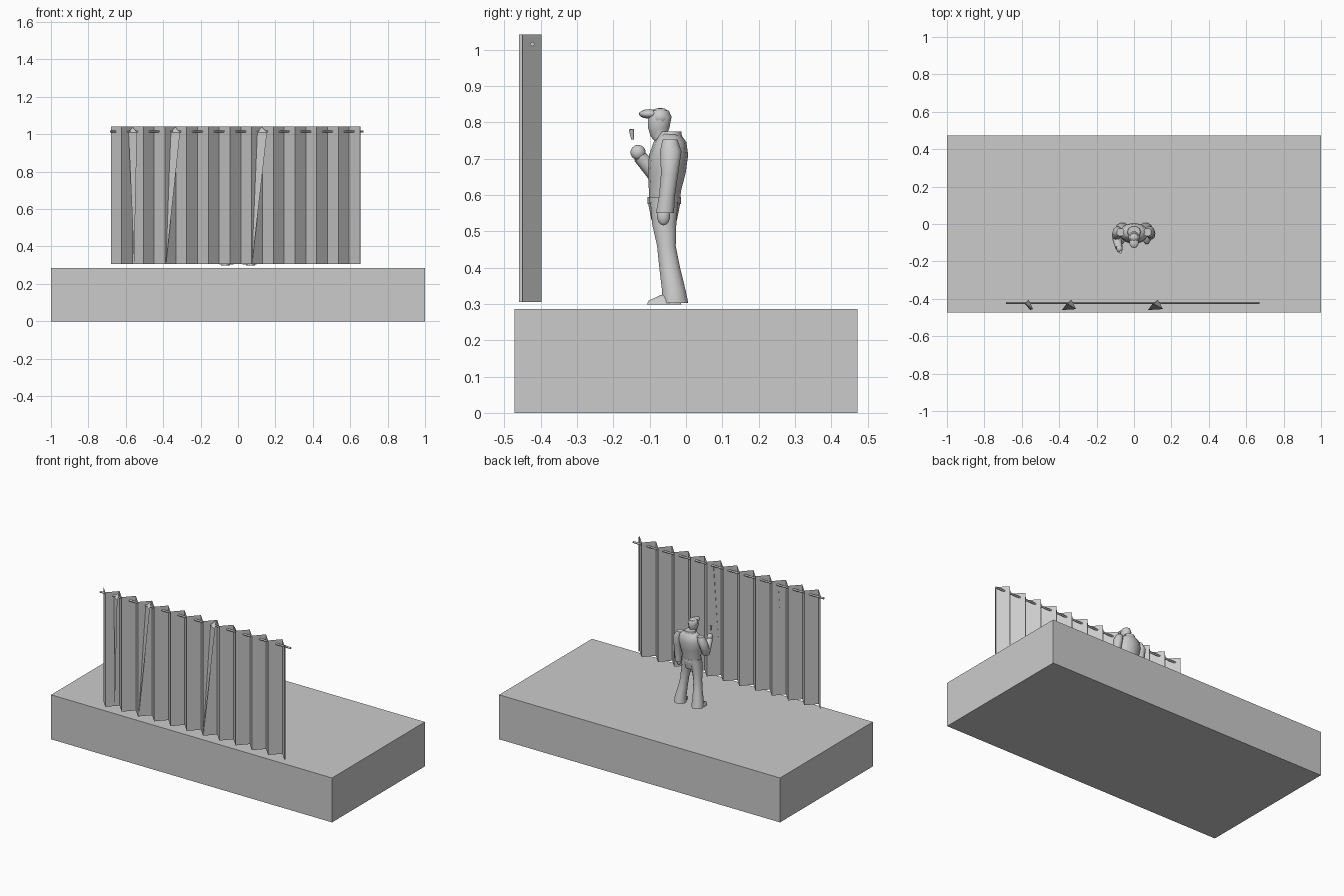
import bpy, bmesh, math
from mathutils import Vector

cube = bpy.data.objects.get("Cube")
if cube:
    bpy.data.objects.remove(cube, do_unlink=True)

grey = bpy.data.materials.new("plain grey")
grey.use_nodes = True
grey.diffuse_color = (0.6, 0.6, 0.6, 1)
grey.node_tree.nodes["Principled BSDF"].inputs["Base Color"].default_value = (0.6, 0.6, 0.6, 1)


def finish(name, bm, smooth=False, closed=True):
    """Turn a bmesh into a named, coloured object."""
    if closed:
        bmesh.ops.recalc_face_normals(bm, faces=bm.faces)
    mesh = bpy.data.meshes.new(name)
    bm.to_mesh(mesh)
    bm.free()
    mesh.materials.append(grey)
    ob = bpy.data.objects.new(name, mesh)
    bpy.context.collection.objects.link(ob)
    if smooth:
        bpy.ops.object.select_all(action="DESELECT")
        ob.select_set(True)
        bpy.context.view_layer.objects.active = ob
        bpy.ops.object.shade_smooth_by_angle(angle=math.radians(45))
    return ob


def loft(name, rings, sides=10, flip=1):
    """Skin level elliptical rings (x, y, z, rx, ry); flip=-1 mirrors in x."""
    bm = bmesh.new()
    loops = []
    for x, y, z, rx, ry in rings:
        loops.append([bm.verts.new((flip * (x + rx * math.cos(a)), y + ry * math.sin(a), z))
                      for a in (math.tau * i / sides for i in range(sides))])
    for low, high in zip(loops, loops[1:]):
        for i in range(sides):
            j = (i + 1) % sides
            bm.faces.new((low[i], low[j], high[j], high[i]))
    bm.faces.new(loops[0])
    bm.faces.new(loops[-1])
    return finish(name, bm, True)


def rod(name, start, end, r1, r2, sides=8):
    """Tapered bar between two points."""
    a, b = Vector(start), Vector(end)
    bm = bmesh.new()
    bmesh.ops.create_cone(bm, cap_ends=True, segments=sides, radius1=r1, radius2=r2, depth=(b - a).length)
    ob = finish(name, bm, True)
    ob.location = (a + b) / 2
    ob.rotation_euler = (b - a).to_track_quat("Z", "Y").to_euler()
    return ob


def ball(name, centre, size):
    bm = bmesh.new()
    bmesh.ops.create_uvsphere(bm, u_segments=10, v_segments=7, radius=1)
    bmesh.ops.scale(bm, vec=size, verts=bm.verts)
    bmesh.ops.translate(bm, vec=centre, verts=bm.verts)
    return finish(name, bm, True)


# Stage block
bm = bmesh.new()
bmesh.ops.create_cube(bm, size=1)
bmesh.ops.scale(bm, vec=(2, 0.944, 0.286), verts=bm.verts)
bmesh.ops.translate(bm, vec=(0, 0, 0.143), verts=bm.verts)
finish("stage", bm)

# Pleated curtain: one zigzag sheet with a small turned end
LOW, HIGH, BACK, FRONT = 0.305, 1.042, -0.398, -0.46
PLEATS, LEFT, RIGHT = 23, -0.68, 0.652
path = [(LEFT + (RIGHT - LEFT) * i / PLEATS, FRONT if i % 2 else BACK) for i in range(PLEATS + 1)]
path.append((RIGHT + 0.003, FRONT + 0.01))
bm = bmesh.new()
columns = [[bm.verts.new((x, y, z)) for z in (LOW, HIGH)] for x, y in path]
for a, b in zip(columns, columns[1:]):
    bm.faces.new((a[0], b[0], b[1], a[1]))
finish("curtain", bm, closed=False)

# Loose tapering folds hanging from the rail in three pleats
for foot, left, right in ((-0.555, -0.585, -0.54), (-0.385, -0.36, -0.31), (0.075, 0.1, 0.155)):
    bm = bmesh.new()
    tip = bm.verts.new((foot, FRONT, LOW))
    a = bm.verts.new((left, -0.425, 1.01))
    b = bm.verts.new((right, -0.455, 1.01))
    top = bm.verts.new(((left + right) / 2, -0.405, 1.038))
    bm.faces.new((tip, b, a))
    bm.faces.new((a, b, top))
    finish("loose_fold", bm, closed=False)

rod("curtain_rail", (-0.685, -0.423, 1.015), (0.672, -0.423, 1.015), 0.006, 0.006)

# Flared trousers and shoes
for side, flip in (("left", 1), ("right", -1)):
    loft(side + "_leg", [(0.062, -0.03, 0.303, 0.037, 0.038), (0.061, -0.034, 0.34, 0.034, 0.034),
                         (0.053, -0.045, 0.4, 0.027, 0.03), (0.046, -0.054, 0.46, 0.025, 0.027),
                         (0.038, -0.06, 0.52, 0.03, 0.035), (0.03, -0.06, 0.58, 0.033, 0.04)], flip=flip)
    loft(side + "_shoe", [(0.068, -0.06, 0.299, 0.024, 0.05), (0.067, -0.06, 0.309, 0.022, 0.045),
                          (0.064, -0.045, 0.325, 0.016, 0.025)], flip=flip)

# Jacket body and upturned collar
loft("torso", [(0, -0.06, 0.53, 0.045, 0.035), (0, -0.06, 0.57, 0.062, 0.043), (0, -0.058, 0.61, 0.06, 0.044),
               (0, -0.053, 0.66, 0.069, 0.052), (0, -0.048, 0.71, 0.077, 0.054),
               (0, -0.044, 0.745, 0.068, 0.045), (0, -0.045, 0.768, 0.035, 0.03)], 12)
loft("collar", [(0, -0.048, 0.745, 0.045, 0.04), (0, -0.042, 0.775, 0.034, 0.031)])
loft("belt", [(0, -0.06, 0.575, 0.065, 0.046), (0, -0.06, 0.595, 0.065, 0.046)], 12)

# Hanging arm
loft("left_arm", [(0.092, -0.058, 0.55, 0.021, 0.026), (0.092, -0.052, 0.6, 0.022, 0.023),
                  (0.09, -0.045, 0.66, 0.023, 0.025), (0.084, -0.042, 0.72, 0.027, 0.031),
                  (0.072, -0.044, 0.752, 0.021, 0.022)])
ball("left_hand", (0.092, -0.062, 0.542), (0.013, 0.018, 0.026))

# Raised arm with a microphone
loft("right_upper_arm", [(0.094, -0.07, 0.632, 0.02, 0.024), (0.094, -0.06, 0.665, 0.025, 0.028),
                         (0.087, -0.044, 0.72, 0.028, 0.031), (0.072, -0.044, 0.752, 0.021, 0.022)], flip=-1)
rod("right_forearm", (-0.092, -0.075, 0.648), (-0.08, -0.128, 0.706), 0.025, 0.019)
ball("right_hand", (-0.078, -0.132, 0.717), (0.018, 0.021, 0.021))
rod("microphone", (-0.074, -0.147, 0.753), (-0.073, -0.15, 0.781), 0.004, 0.008)

# Head with swept hair
loft("head", [(0, -0.06, 0.745, 0.022, 0.025), (0, -0.076, 0.762, 0.019, 0.023), (0, -0.075, 0.785, 0.027, 0.031),
              (0, -0.072, 0.815, 0.03, 0.034), (0, -0.072, 0.832, 0.023, 0.026)])
ball("hair", (0, -0.071, 0.814), (0.032, 0.029, 0.026))
ball("hair_quiff", (0, -0.1, 0.823), (0.025, 0.03, 0.013))
